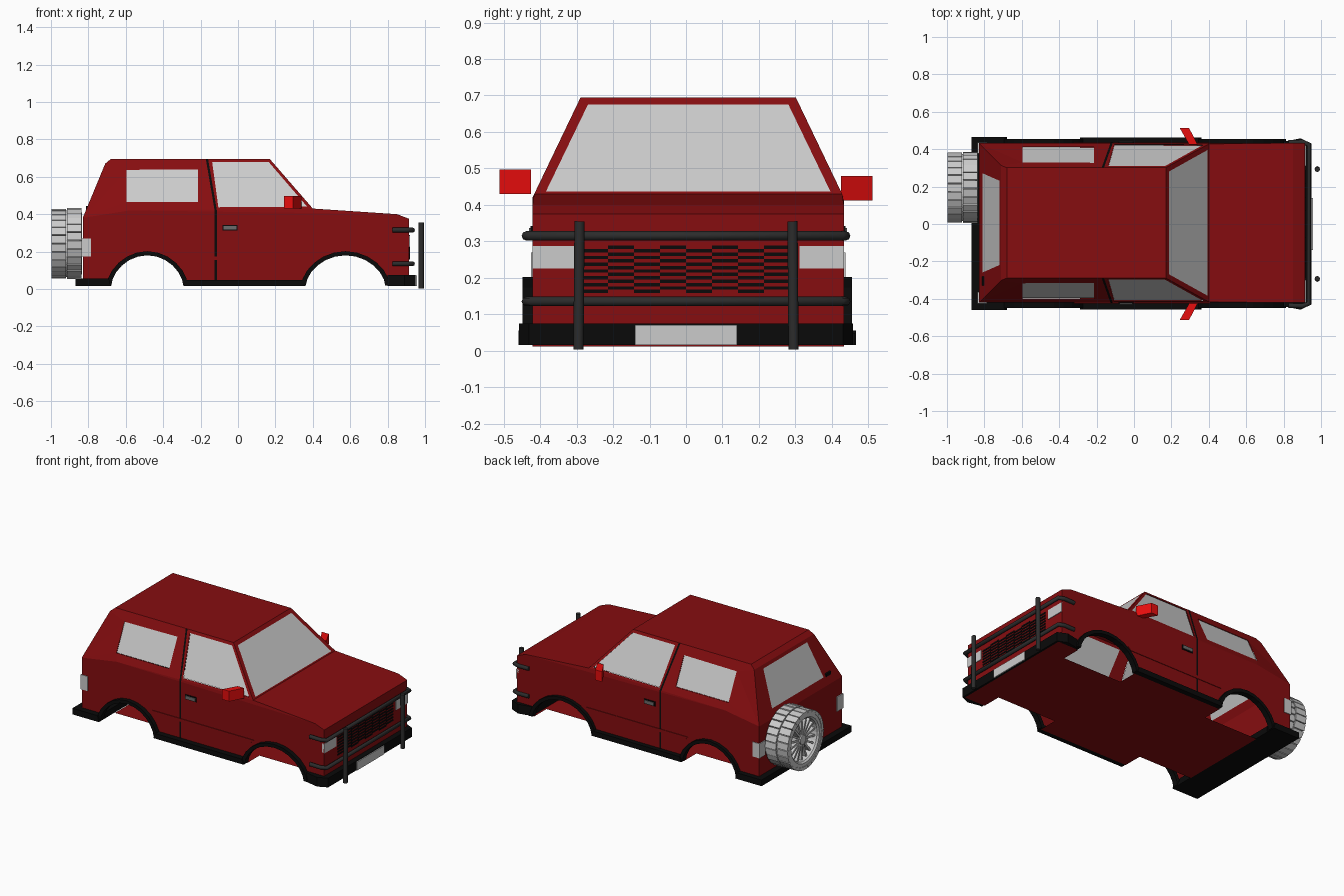
import bpy, bmesh, math
from mathutils import Vector, Matrix
from mathutils.geometry import tessellate_polygon

if "Cube" in bpy.data.objects:
    bpy.data.objects.remove(bpy.data.objects["Cube"])


def material(name, rgb):
    m = bpy.data.materials.new(name)
    m.diffuse_color = (*rgb, 1)
    m.use_nodes = True
    m.node_tree.nodes["Principled BSDF"].inputs["Base Color"].default_value = m.diffuse_color
    return m


RED = material("red_paint", (0.24, 0.004, 0.005))
BRIGHT = material("bright_red", (0.8, 0.004, 0.004))
BLACK = material("black_trim", (0.003, 0.003, 0.003))
DARK = material("dark_tube", (0.025, 0.025, 0.025))


def finish(bm, name, mat=None, dy=0.0):
    bmesh.ops.remove_doubles(bm, verts=bm.verts, dist=0.0003)
    bmesh.ops.recalc_face_normals(bm, faces=bm.faces)
    me = bpy.data.meshes.new(name)
    bm.to_mesh(me)
    bm.free()
    ob = bpy.data.objects.new(name, me)
    ob.location.y = dy
    bpy.context.collection.objects.link(ob)
    if mat:
        me.materials.append(mat)
    return ob


def plate(bm, to3d, outer, holes=()):
    """Flat panel with holes, mapped from 2D into space."""
    loops = [[Vector((u, v, 0)) for u, v in lp] for lp in (outer, *holes)]
    vs = [bm.verts.new(to3d(p.x, p.y)) for lp in loops for p in lp]
    for t in tessellate_polygon(loops):
        bm.faces.new([vs[i] for i in t])


def prism(bm, poly, lo, hi, axis):
    """Extrude a 2D outline along one axis."""
    put = {'x': lambda p, h: (h, *p), 'y': lambda p, h: (p[0], h, p[1]),
           'z': lambda p, h: (*p, h)}[axis]
    a = [bm.verts.new(put(p, lo)) for p in poly]
    b = [bm.verts.new(put(p, hi)) for p in poly]
    bm.faces.new(a)
    bm.faces.new(b[::-1])
    for i in range(len(a)):
        j = (i + 1) % len(a)
        bm.faces.new((a[i], a[j], b[j], b[i]))


def box(bm, x0, x1, y0, y1, z0, z1):
    prism(bm, [(x0, y0), (x1, y0), (x1, y1), (x0, y1)], z0, z1, 'z')


def mirrored(poly):
    return poly + [(-u, v) for u, v in reversed(poly)]


def arch(cx, rx, rz, n=12):
    return [(cx - rx * math.cos(math.pi * i / n),
             0.02 + rz * max(0, math.sin(math.pi * i / n)) ** 1.2) for i in range(n + 1)]


def side_y(z):
    return min(0.427, 0.427 - (z - 0.42) * 0.48)


def side(s, off=0.0):
    return lambda x, z: (x, s * (side_y(z) + off), z)


def back(y, z):
    return (-0.83 + (z - 0.38) * 0.12 / 0.29, y, z)


def shield(y, z):
    return (0.40 - (z - 0.43) * 0.23 / 0.265, y, z)


DY = 0.006
ARCHES = [(-0.485, 0.195), (0.575, 0.215)]
SHOULDER = [(-0.83, 0.38), (-0.58, 0.42), (0.40, 0.43)]
QUARTER = [(-0.595, 0.465), (-0.215, 0.465), (-0.215, 0.64), (-0.595, 0.637)]
DOOR = [(-0.105, 0.437), (0.37, 0.44), (0.165, 0.678), (-0.138, 0.678)]
REAR = mirrored([(0.265, 0.43), (0.225, 0.65)])
FRONT = mirrored([(0.39, 0.437), (0.275, 0.675)])

# Body shell
bm = bmesh.new()
for s in (1, -1):
    low = [(-0.83, 0.02)] + arch(*ARCHES[0], 0.165) + arch(*ARCHES[1], 0.165)
    low += [(0.915, 0.02), (0.915, 0.375), (0.85, 0.40)] + SHOULDER[::-1]
    plate(bm, side(s), low)
    plate(bm, side(s), SHOULDER + [(0.17, 0.695), (-0.68, 0.695), (-0.71, 0.67)],
          [QUARTER, DOOR])
plate(bm, back, mirrored([(0.427, 0.38), (side_y(0.67), 0.67)]), [REAR])
plate(bm, shield, mirrored([(side_y(0.43), 0.43), (side_y(0.695), 0.695)]), [FRONT])
strips = [[(0.40, 0.43), (0.85, 0.40), (0.915, 0.375), (0.915, 0.012)],
          [(0.17, 0.695), (-0.68, 0.695), (-0.71, 0.67)],
          [(-0.83, 0.38), (-0.83, 0.02)]]
for st in strips:
    for (xa, za), (xb, zb) in zip(st, st[1:]):
        bm.faces.new([bm.verts.new(p) for p in (
            (xa, -side_y(za), za), (xa, side_y(za), za),
            (xb, side_y(zb), zb), (xb, -side_y(zb), zb))])
finish(bm, "body_shell", RED, DY)

# Floor pan, notched at the wheels
bm = bmesh.new()
half = [(-0.68, 0.30)]
for cx, rx in ARCHES:
    half += [(cx - rx, 0.427), (cx - rx, 0.30), (cx + rx, 0.30), (cx + rx, 0.427)]
half = half[:1] + half[2:] + [(0.94, 0.427)]
plate(bm, lambda x, y: (x, y, 0.012), half[1:] + [(x, -y) for x, y in half[:0:-1]])
finish(bm, "floor_pan", RED, DY)

# Window panes
bm = bmesh.new()
for s in (1, -1):
    plate(bm, side(s, -0.003), QUARTER)
    plate(bm, side(s, -0.003), DOOR)
plate(bm, back, REAR)
plate(bm, shield, FRONT)
finish(bm, "window_glass", None, DY)

# Door gaps and side crease
bm = bmesh.new()
for s in (1, -1):
    for q in ([(-0.172, 0.695), (-0.160, 0.695), (-0.113, 0.42), (-0.125, 0.42)],
              [(-0.125, 0.42), (-0.113, 0.42), (-0.113, 0.04), (-0.125, 0.04)]):
        plate(bm, side(s, 0.002), q)
finish(bm, "door_gaps", BLACK, DY)
bm = bmesh.new()
for s in (1, -1):
    prism(bm, [(-0.30, 0.155), (0.39, 0.155), (0.41, 0.175), (-0.32, 0.175)],
          s * 0.422, s * 0.431, 'y')
finish(bm, "side_crease", RED, DY)

# Wheel arch flares, sills and rear bumper
bm = bmesh.new()
for s in (1, -1):
    for cx, rx in ARCHES:
        inner, outer = arch(cx, rx - 0.003, 0.16), arch(cx, rx + 0.022, 0.182)
        for i in range(len(inner) - 1):
            prism(bm, [inner[i], inner[i + 1], outer[i + 1], outer[i]],
                  s * 0.415, s * 0.452, 'y')
    prism(bm, [(-0.29, 0.015), (0.36, 0.015), (0.345, 0.048), (-0.275, 0.048)],
          s * 0.42, s * 0.46, 'y')
    prism(bm, [(-0.87, 0.015), (-0.68, 0.015), (-0.69, 0.055), (-0.87, 0.055)],
          s * 0.40, s * 0.463, 'y')
box(bm, -0.87, -0.68, -0.40, 0.40, 0.015, 0.055)
finish(bm, "flares_sills_rear_bumper", BLACK, 0.003)

# Front bumper
bm = bmesh.new()
prism(bm, [(0.80, -0.44), (0.89, -0.458), (0.95, -0.43), (0.95, 0.43), (0.89, 0.458),
           (0.80, 0.44)], 0.015, 0.075, 'z')
finish(bm, "front_bumper", BLACK)
bm = bmesh.new()
box(bm, 0.945, 0.956, -0.14, 0.14, 0.016, 0.071)
finish(bm, "blank_plate")

# Grille slats, staggered by column
bm = bmesh.new()
w, pitch = 0.57 / 8, 0.0186
for c in range(8):
    for r in range(7):
        z = 0.158 + r * pitch + (c % 2) * pitch / 2
        box(bm, 0.912, 0.919, -0.285 + c * w, -0.285 + (c + 1) * w, z, z + pitch / 2)
finish(bm, "grille_slats", BLACK)

# Lamps
bm = bmesh.new()
for s in (1, -1):
    box(bm, 0.90, 0.919, *sorted((s * 0.305, s * 0.427)), 0.225, 0.287)
finish(bm, "headlights", None, DY)
bm = bmesh.new()
for s in (1, -1):
    box(bm, -0.836, -0.785, *sorted((s * 0.37, s * 0.431)), 0.175, 0.27)
finish(bm, "tail_lights", None, DY)

# Door handles and tailgate latch
bm = bmesh.new()
for s in (1, -1):
    box(bm, -0.082, -0.003, *sorted((s * 0.425, s * 0.432)), 0.312, 0.342)
finish(bm, "door_handle_recess", BLACK, DY)
bm = bmesh.new()
for s in (1, -1):
    box(bm, -0.077, -0.008, *sorted((s * 0.425, s * 0.436)), 0.317, 0.337)
finish(bm, "door_handles", material("handle_grey", (0.15, 0.15, 0.15)), DY)
bm = bmesh.new()
box(bm, -0.814, -0.79, -0.33, -0.28, 0.425, 0.445)
finish(bm, "tailgate_latch", BLACK)

# Wing mirrors
bm = bmesh.new()
for s, z in ((-1, 0.43), (1, 0.412)):
    prism(bm, [(0.245, s * 0.512), (0.295, s * 0.512), (0.34, s * 0.425), (0.295, s * 0.425)],
          z, z + 0.067, 'z')
finish(bm, "wing_mirrors", BRIGHT)


# Bull bar tubes
def tube(name, pts, r):
    cu = bpy.data.curves.new(name, 'CURVE')
    cu.dimensions, cu.bevel_depth, cu.bevel_resolution, cu.use_fill_caps = '3D', r, 2, True
    sp = cu.splines.new('POLY')
    sp.points.add(len(pts) - 1)
    for p, co in zip(sp.points, pts):
        p.co = (*co, 1)
    cu.materials.append(DARK)
    bpy.context.collection.objects.link(bpy.data.objects.new(name, cu))


for z in (0.315, 0.135):
    half = [(0.825, 0.436), (0.90, 0.438), (0.935, 0.425)]
    tube("bull_bar_cross", [(x, y, z) for x, y in half] + [(x, -y, z) for x, y in half[::-1]], 0.013)
for s in (1, -1):
    tube("bull_bar_upright", [(0.98, s * 0.295, 0.003), (0.98, s * 0.292, 0.355)], 0.014)

# Spare wheel: lathed tyre, tread blocks, spokes and hub
HUB = Matrix.Translation((0, 0.195, 0.243))
bm = bmesh.new()
prof = [(-0.93, 0.0), (-0.93, 0.13), (-0.985, 0.135), (-0.995, 0.145), (-0.995, 0.168),
        (-0.98, 0.178), (-0.85, 0.178), (-0.835, 0.165), (-0.835, 0.0)]
vs = [bm.verts.new((x, 0, r)) for x, r in prof]
es = [bm.edges.new(p) for p in zip(vs, vs[1:])]
bmesh.ops.spin(bm, geom=vs + es, cent=(0, 0, 0), axis=(1, 0, 0), angle=2 * math.pi, steps=32)
bmesh.ops.transform(bm, matrix=HUB, verts=bm.verts)
finish(bm, "spare_tyre")


def around(name, n, make):
    bm = bmesh.new()
    for i in range(n):
        old = set(bm.verts)
        make(bm)
        new = [v for v in bm.verts if v not in old]
        bmesh.ops.transform(bm, verts=new,
                            matrix=HUB @ Matrix.Rotation(2 * math.pi * i / n, 4, 'X'))
    return finish(bm, name)


def tread(bm):
    for a, b, d in ((-0.998, -0.92, 0), (-0.914, -0.838, 0.017)):
        box(bm, a, b, -0.02 + d, 0.02 + d, 0.165, 0.186)


around("tyre_tread", 26, tread)
around("wheel_spokes", 18, lambda bm: box(bm, -0.972, -0.93, -0.006, 0.006, 0.02, 0.136))
bm = bmesh.new()
bmesh.ops.create_cone(bm, cap_ends=True, segments=16, radius1=0.03, radius2=0.03, depth=0.06,
                      matrix=HUB @ Matrix.Translation((-0.95, 0, 0)) @ Matrix.Rotation(math.pi / 2, 4, 'Y'))
finish(bm, "wheel_hub")
